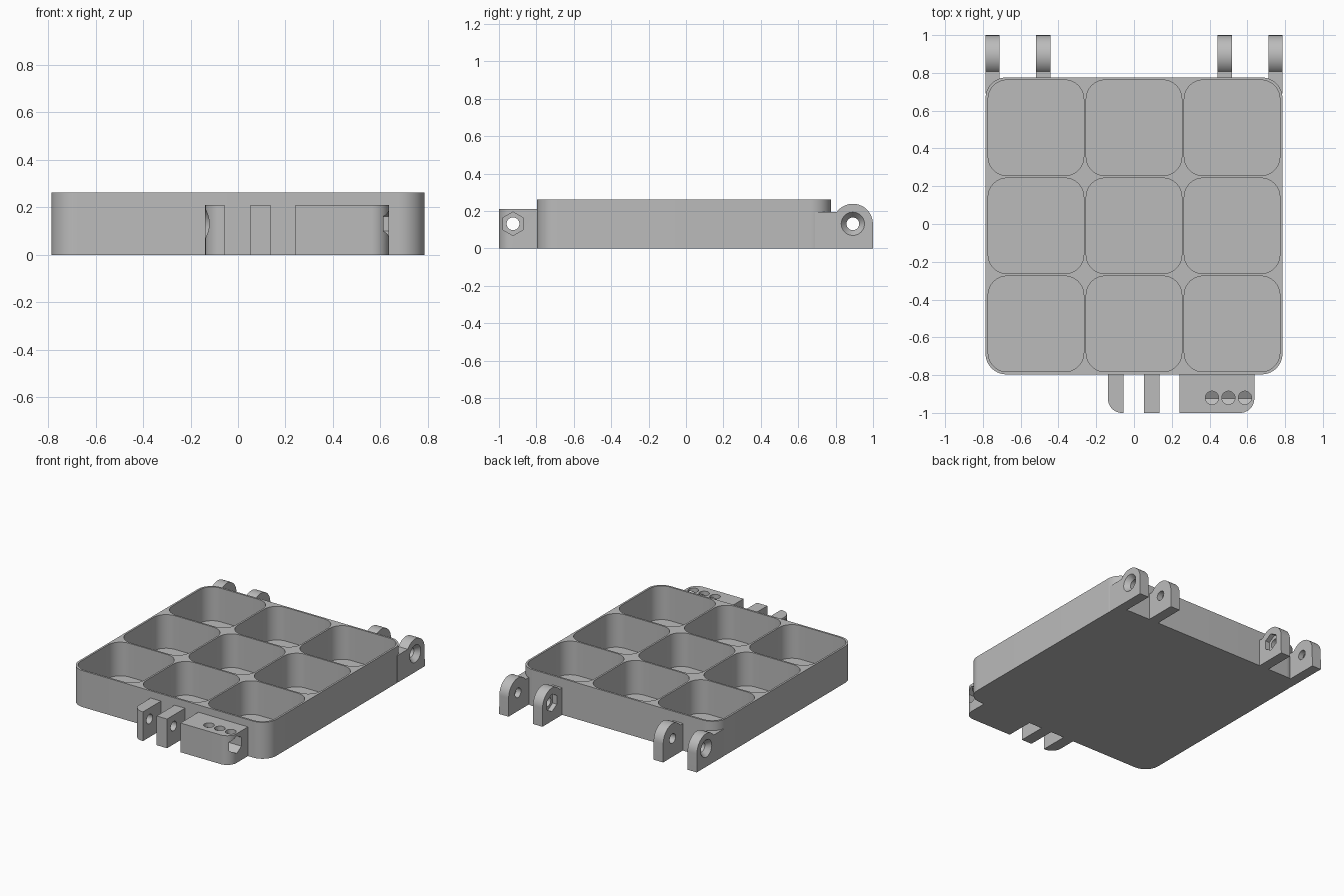
import bpy, bmesh
from math import sin, cos, pi, radians

if "Cube" in bpy.data.objects:
    bpy.data.objects.remove(bpy.data.objects["Cube"], do_unlink=True)

grey = bpy.data.materials.new("plain_grey")
grey.use_nodes = True
grey.diffuse_color = (0.5, 0.5, 0.5, 1)
for node in grey.node_tree.nodes:
    if node.type == 'BSDF_PRINCIPLED':
        node.inputs["Base Color"].default_value = (0.5, 0.5, 0.5, 1)


def arc(cx, cy, r, start, end, n):
    """Points on an arc, angles in degrees."""
    steps = [radians(start + (end - start) * i / n) for i in range(n + 1)]
    return [(cx + r * cos(a), cy + r * sin(a)) for a in steps]


def ring(cx, cy, r, n=40):
    return arc(cx, cy, r, 90, 450, n)[:-1]


def rounded_rect(x0, x1, y0, y1, radii):
    """Corner radii in order: back left-hand, back right-hand, front right-hand, front left-hand."""
    corners = [(x0, y1, 1, -1, 180), (x1, y1, -1, -1, 90),
               (x1, y0, -1, 1, 0), (x0, y0, 1, 1, -90)]
    points = []
    for (x, y, sx, sy, start), r in zip(corners, radii):
        if r:
            points += arc(x + sx * r, y + sy * r, r, start, start - 90, 14)
        else:
            points.append((x, y))
    return points


def loft(name, axis, d0, d1, profile, end_profile=None):
    """Solid between two matching profiles placed along an axis."""
    bm = bmesh.new()

    def place(points, d):
        return [bm.verts.new((d, u, v) if axis == 'x' else (u, v, d)) for u, v in points]
    a, b = place(profile, d0), place(end_profile or profile, d1)
    bm.faces.new(a)
    bm.faces.new(b)
    for i in range(len(a)):
        j = (i + 1) % len(a)
        bm.faces.new((a[i], a[j], b[j], b[i]))
    bmesh.ops.recalc_face_normals(bm, faces=bm.faces)
    mesh = bpy.data.meshes.new(name)
    bm.to_mesh(mesh)
    bm.free()
    mesh.materials.append(grey)
    obj = bpy.data.objects.new(name, mesh)
    bpy.context.collection.objects.link(obj)
    return obj


def carve(obj, cutters):
    """Subtract each cutter, then discard it."""
    for cutter in cutters:
        cutter.hide_render = True
        mod = obj.modifiers.new("cut", 'BOOLEAN')
        mod.operation, mod.solver, mod.object = 'DIFFERENCE', 'EXACT', cutter
    graph = bpy.context.evaluated_depsgraph_get()
    graph.update()
    mesh = bpy.data.meshes.new_from_object(obj.evaluated_get(graph))
    obj.modifiers.clear()
    obj.data = mesh
    for cutter in cutters:
        bpy.data.objects.remove(cutter, do_unlink=True)


def finish(obj):
    bpy.ops.object.select_all(action='DESELECT')
    obj.select_set(True)
    bpy.context.view_layer.objects.active = obj
    bpy.ops.object.shade_smooth_by_angle(angle=radians(30))


HALF, MID_Y, PITCH = 0.786, -0.01, 0.519
FLOOR, TOP = 0.02, 0.262
BORE, HEAD, AXIS_Z = 0.034, 0.063, 0.131
HINGE_Y, LATCH_Y = 0.892, -0.925


def pocket(col, row):
    x, y, h = col * PITCH, MID_Y + row * PITCH, 0.253
    return loft("pocket_cutter", 'z', FLOOR, 0.5,
                rounded_rect(x - h, x + h, y - h, y + h, [0.1] * 4))


def bore(y, x0, x1):
    return loft("bore_cutter", 'x', x0, x1, ring(y, AXIS_Z, BORE))


def countersink(y, outer, inner):
    return loft("countersink_cutter", 'x', outer, inner,
                ring(y, AXIS_Z, HEAD), ring(y, AXIS_Z, BORE * 0.98))


def nut_pocket(y, x0, x1):
    return loft("nut_cutter", 'x', x0, x1, ring(y, AXIS_Z, HEAD, 6))


# Tray with nine compartments
tray = loft("tray", 'z', 0, TOP,
            rounded_rect(-HALF, HALF, MID_Y - HALF, MID_Y + HALF, [0.11] * 4))
carve(tray, [pocket(c, r) for c in (-1, 0, 1) for r in (-1, 0, 1)])
finish(tray)


# Rear hinge lugs with a rounded top
def lug_profile(front):
    return ([(front, 0), (1, 0)] + arc(HINGE_Y, AXIS_Z, 0.107, 0, 143, 24)
            + [(front, 0.195)])


for side, label in ((1, "left"), (-1, "right")):
    outer = loft(f"outer_hinge_lug_{label}", 'x', side * 0.712, side * HALF, lug_profile(0.69))
    carve(outer, [pocket(side, 1), bore(HINGE_Y, side * 0.65, side * 0.85),
                  countersink(HINGE_Y, side * (HALF + 0.001), side * 0.75)])
    inner = loft(f"inner_hinge_lug_{label}", 'x', side * 0.442, side * 0.518, lug_profile(0.77))
    carve(inner, [bore(HINGE_Y, side * 0.4, side * 0.56),
                  nut_pocket(HINGE_Y, side * 0.43, side * 0.475)])
    finish(outer)
    finish(inner)

# Front latch tabs
TAB_TOP, TAB_BACK = 0.21, -0.79
end_tab = loft("latch_end_tab", 'z', 0, TAB_TOP,
               rounded_rect(-0.138, -0.056, -1, TAB_BACK, [0, 0, 0, 0.075]))
carve(end_tab, [bore(LATCH_Y, -0.2, 0), countersink(LATCH_Y, -0.139, -0.105)])
middle_tab = loft("latch_middle_tab", 'z', 0, TAB_TOP,
                  rounded_rect(0.053, 0.136, -1, TAB_BACK, [0] * 4))
carve(middle_tab, [bore(LATCH_Y, 0, 0.2)])

# Latch block with a hexagonal channel and three holes from above
block = loft("latch_block", 'z', 0, TAB_TOP,
             rounded_rect(0.242, 0.637, -1, TAB_BACK, [0, 0, 0.075, 0]))
holes = [loft("hole_cutter", 'z', AXIS_Z, 0.3, ring(x, -0.92, 0.035))
         for x in (0.413, 0.5, 0.587)]
carve(block, [bore(LATCH_Y, 0.2, 0.5), nut_pocket(LATCH_Y, 0.34, 0.7)] + holes)
for part in (end_tab, middle_tab, block):
    finish(part)
